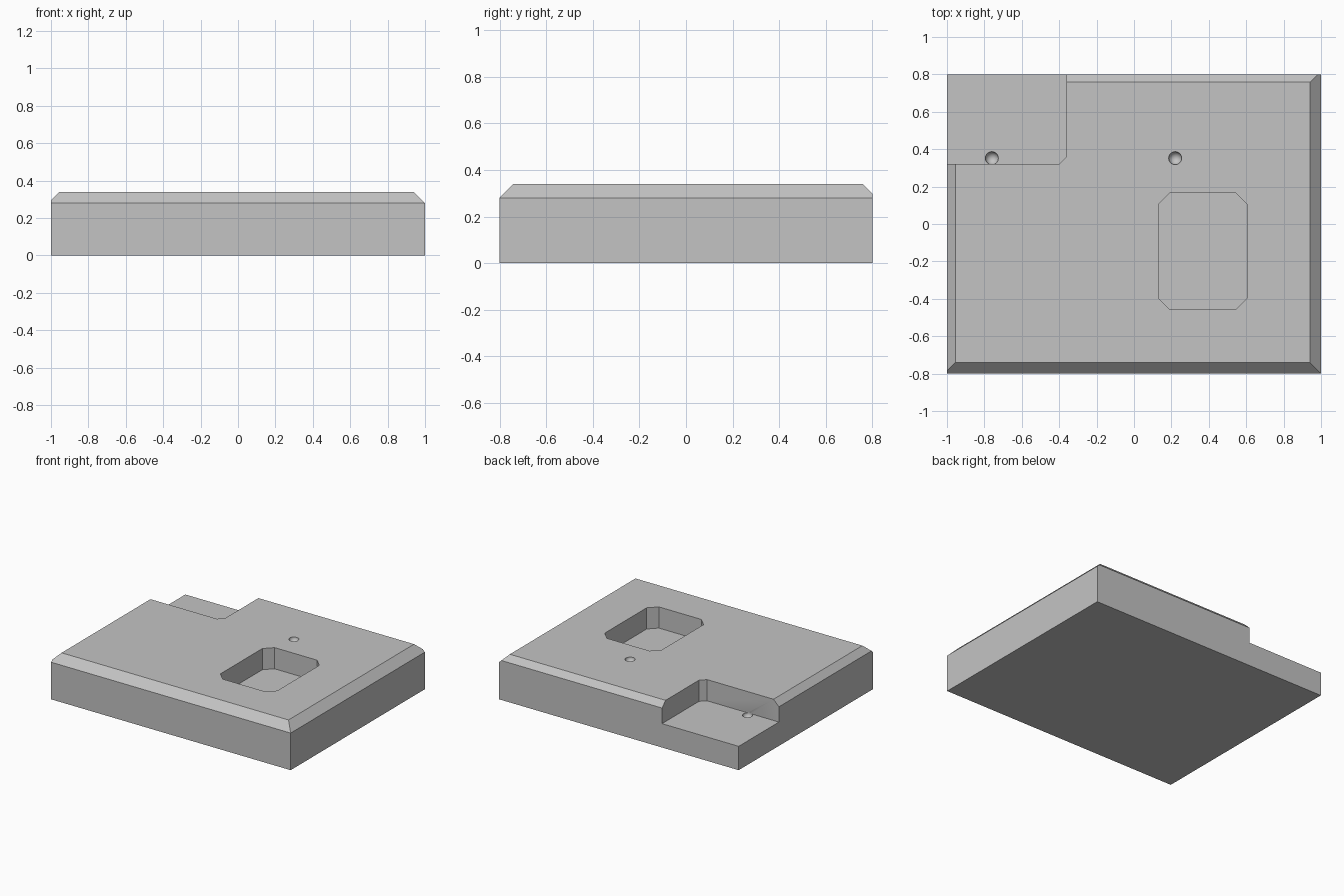
import bpy, bmesh
from mathutils import Vector

cube = bpy.data.objects.get("Cube")
if cube:
    bpy.data.objects.remove(cube, do_unlink=True)

TOP, FLOOR = 0.34, 0.18
HX, HY = 1.0, 0.8

# Plain grey material
grey = bpy.data.materials.new("plain grey")
grey.use_nodes = True
grey.diffuse_color = (0.55, 0.55, 0.55, 1)
grey.node_tree.nodes["Principled BSDF"].inputs["Base Color"].default_value = (0.55, 0.55, 0.55, 1)


def make_object(name, bm):
    bmesh.ops.recalc_face_normals(bm, faces=bm.faces)
    mesh = bpy.data.meshes.new(name)
    bm.to_mesh(mesh)
    bm.free()
    mesh.materials.append(grey)
    obj = bpy.data.objects.new(name, mesh)
    bpy.context.collection.objects.link(obj)
    return obj


def prism(name, outline, z0, z1):
    bm = bmesh.new()
    face = bm.faces.new([bm.verts.new((x, y, z0)) for x, y in outline])
    result = bmesh.ops.extrude_face_region(bm, geom=[face])
    verts = [v for v in result["geom"] if isinstance(v, bmesh.types.BMVert)]
    bmesh.ops.translate(bm, verts=verts, vec=(0, 0, z1 - z0))
    return make_object(name, bm)


def cut(target, cutter):
    mod = target.modifiers.new("cut", "BOOLEAN")
    mod.operation = "DIFFERENCE"
    mod.solver = "EXACT"
    mod.object = cutter
    bpy.context.view_layer.objects.active = target
    bpy.ops.object.modifier_apply(modifier=mod.name)
    bpy.data.objects.remove(cutter, do_unlink=True)


# Block with a different 45 degree chamfer on each top edge
bm = bmesh.new()
bmesh.ops.create_cube(bm, size=1)
bmesh.ops.scale(bm, verts=bm.verts, vec=(2 * HX, 2 * HY, TOP))
bmesh.ops.translate(bm, verts=bm.verts, vec=(0, 0, TOP / 2))
chamfers = [((1, 0), 0.06), ((-1, 0), 0.045), ((0, 1), 0.042), ((0, -1), 0.06)]
for (dx, dy), size in chamfers:
    point = Vector((dx * (HX - size), dy * (HY - size), TOP))
    bmesh.ops.bisect_plane(bm, geom=bm.verts[:] + bm.edges[:] + bm.faces[:],
                           plane_co=point, plane_no=(dx, dy, 1), clear_outer=True)
    bmesh.ops.holes_fill(bm, edges=[e for e in bm.edges if e.is_boundary])
block = make_object("block", bm)

# Open corner step at the back
step = [(-1.2, 0.32), (-0.4, 0.32), (-0.36, 0.36), (-0.36, 1.0), (-1.2, 1.0)]
cut(block, prism("step_cutter", step, FLOOR, 0.5))

# Pocket with clipped corners
x0, x1, y0, y1, c = 0.13, 0.605, -0.455, 0.165, 0.06
pocket = [(x0 + c, y0), (x1 - c, y0), (x1, y0 + c), (x1, y1 - c),
          (x1 - c, y1), (x0 + c, y1), (x0, y1 - c), (x0, y0 + c)]
cut(block, prism("pocket_cutter", pocket, FLOOR, 0.5))

# Round dimples, one on the top and one on the step
for x, z in ((0.22, TOP), (-0.76, FLOOR)):
    bm = bmesh.new()
    bmesh.ops.create_uvsphere(bm, u_segments=24, v_segments=13, radius=0.035)
    bmesh.ops.translate(bm, verts=bm.verts, vec=(x, 0.352, z))
    cut(block, make_object("dimple_cutter", bm))

# Smooth dimples, crisp edges elsewhere
block.select_set(True)
bpy.context.view_layer.objects.active = block
bpy.ops.object.shade_smooth_by_angle(angle=0.52)
